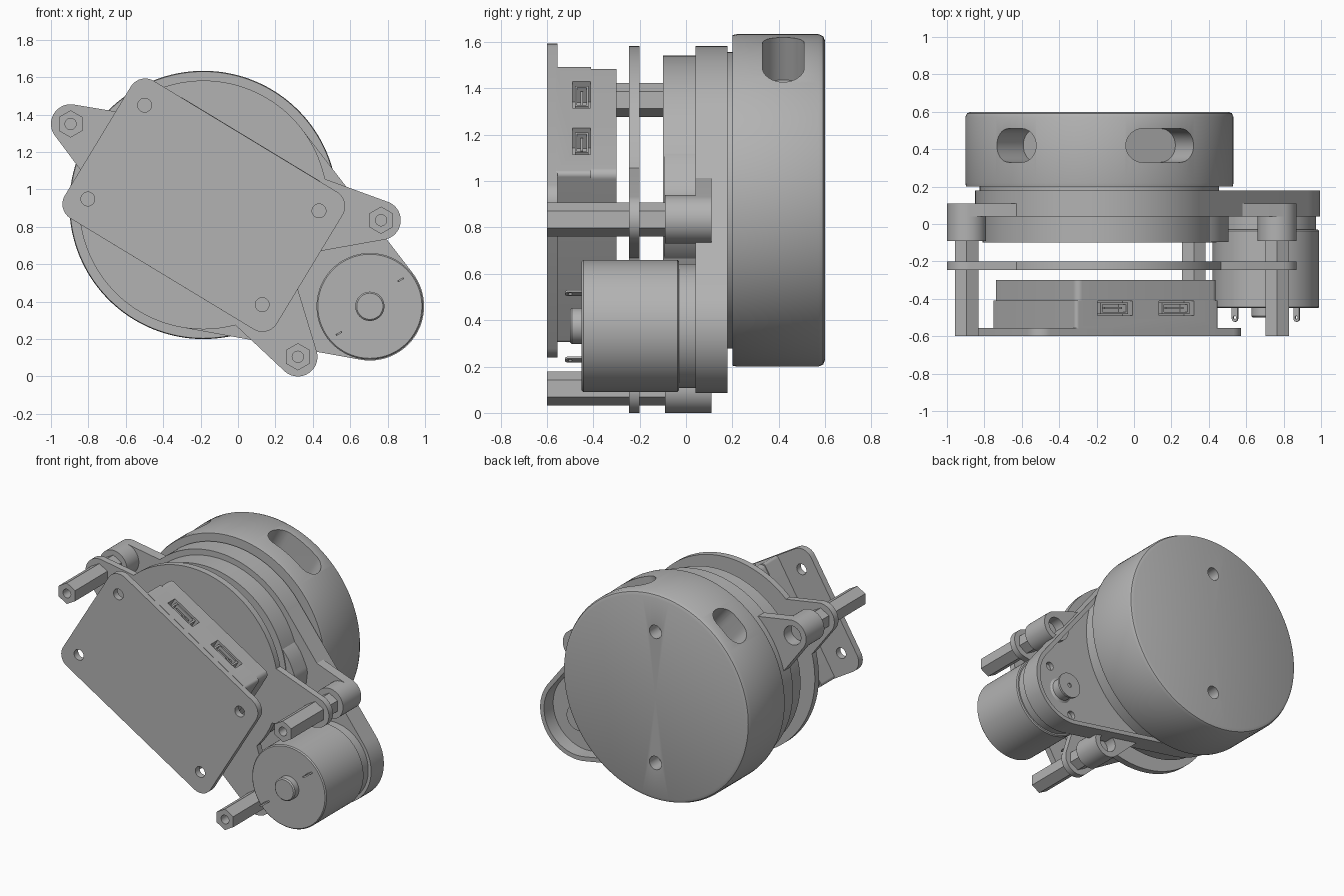
import bpy, bmesh, math
from math import sin, cos, pi
from mathutils import Vector, Matrix
from mathutils.geometry import convex_hull_2d

if "Cube" in bpy.data.objects:
    bpy.data.objects.remove(bpy.data.objects["Cube"])

GREY = (0.45, 0.45, 0.45, 1)
mat = bpy.data.materials.new("plain grey")
mat.use_nodes = True
mat.diffuse_color = GREY
mat.node_tree.nodes["Principled BSDF"].inputs["Base Color"].default_value = GREY

HEAD = (-0.185, 0.917)
MOTOR = (0.705, 0.375)
POSTS = {"left": (0.765, 0.835), "right": (-0.895, 1.35), "lower": (0.32, 0.105)}
TILT = math.radians(-31.2)


def circle(c, r, n=64, start=0.0):
    return [(c[0] + r * cos(start + 2 * pi * i / n), c[1] + r * sin(start + 2 * pi * i / n))
            for i in range(n)]


def hull(*outlines):
    pts = [p for o in outlines for p in o]
    return [pts[i] for i in convex_hull_2d([Vector(p) for p in pts])]


def tilted(u, v):
    """Board coordinates to (x, z)."""
    return (HEAD[0] + u * cos(TILT) - v * sin(TILT), HEAD[1] + u * sin(TILT) + v * cos(TILT))


def rounded_rect(u0, u1, v0, v1, r):
    return hull(*[circle(tilted(u, v), r, 32) for u in (u0 + r, u1 - r) for v in (v0 + r, v1 - r)])


def finish(name, bm):
    bmesh.ops.recalc_face_normals(bm, faces=bm.faces)
    me = bpy.data.meshes.new(name)
    bm.to_mesh(me)
    bm.free()
    ob = bpy.data.objects.new(name, me)
    bpy.context.collection.objects.link(ob)
    me.materials.append(mat)
    return ob


def prism(name, outline, y0, y1):
    """Extrude an (x, z) outline along y."""
    bm = bmesh.new()
    f = bm.faces.new([bm.verts.new((x, y0, z)) for x, z in outline])
    ext = bmesh.ops.extrude_face_region(bm, geom=[f])
    bmesh.ops.translate(bm, vec=(0, y1 - y0, 0),
                        verts=[g for g in ext["geom"] if isinstance(g, bmesh.types.BMVert)])
    return finish(name, bm)


def rod(name, c, r, y0, y1, n=64, start=0.0):
    return prism(name, circle(c, r, n, start), y0, y1)


def lathe(name, c, profile, n=128):
    """Spin a closed (radius, y) profile about the y axis through c."""
    bm = bmesh.new()
    rings = [[bm.verts.new((c[0] + r * cos(2 * pi * i / n), y, c[1] + r * sin(2 * pi * i / n)))
              for i in range(n)] if r > 0 else [bm.verts.new((c[0], y, c[1]))] * n
             for r, y in profile]
    for a, b in zip(rings, rings[1:] + rings[:1]):
        for i in range(n):
            quad = list(dict.fromkeys((a[i], a[(i + 1) % n], b[(i + 1) % n], b[i])))
            if len(quad) > 2:
                bm.faces.new(quad)
    return finish(name, bm)


def combine(ob, tools, op="DIFFERENCE"):
    """Apply booleans and remove the tools."""
    bpy.context.view_layer.objects.active = ob
    for t in tools:
        m = ob.modifiers.new("bool", "BOOLEAN")
        m.operation, m.object, m.solver = op, t, "EXACT"
        bpy.ops.object.modifier_apply(modifier=m.name)
        bpy.data.objects.remove(t)
    return ob


def ear(name, c, y0, y1):
    """Tapered arm from the ring out to a post."""
    d = Vector(c) - Vector(HEAD)
    root = Vector(HEAD) + d.normalized() * 0.55
    return prism(name, hull(circle(c, 0.105), circle(root, 0.21)), y0, y1)


# Rotating head: hollow shell with rounded back edge
head = lathe("rotating_head", HEAD, [
    (0, 0.20), (0.713, 0.20), (0.717, 0.22), (0.717, 0.572), (0.708, 0.592), (0.688, 0.60),
    (0, 0.60), (0, 0.555), (0.655, 0.555), (0.655, 0.25), (0, 0.25)])
cuts = [rod("screw_cutter", (HEAD[0], HEAD[1] + s * 0.455), 0.046, 0.5, 0.7, 32) for s in (1, -1)]
# Optical windows cut through the side wall
for deg, half in ((28, 0.115), (-39, 0.045)):
    slot = prism("window_cutter", hull(circle((half, 0), 0.09, 32), circle((-half, 0), 0.09, 32)), 0, 0.4)
    a = math.radians(deg)
    out, side = Vector((sin(a), 0, cos(a))), Vector((cos(a), 0, -sin(a)))
    rot = Matrix((side, out, (0, 1, 0))).transposed().to_4x4()
    start = Vector((HEAD[0], 0.42, HEAD[1])) + out * 0.48
    slot.data.transform(Matrix.Translation(start) @ rot)
    bm = bmesh.new()
    bm.from_mesh(slot.data)
    bmesh.ops.recalc_face_normals(bm, faces=bm.faces)
    bm.to_mesh(slot.data)
    bm.free()
    cuts.append(slot)
combine(head, cuts)

# Stationary base ring
lathe("base_ring", HEAD, [(0, -0.10), (0.625, -0.10), (0.625, 0.04), (0.665, 0.04),
                          (0.665, 0.18), (0.64, 0.18), (0.64, 0.21), (0, 0.21)])
prism("ring_bulge", hull(circle((0.40, 0.93), 0.105), circle((0.2, 0.9), 0.3)), -0.095, 0.05)

# Drive housing: hull of ring and motor lobe, hollowed from the back
lobe = prism("drive_housing", hull(circle(HEAD, 0.665, 128), circle(MOTOR, 0.29)), 0.04, 0.18)
combine(lobe, [prism("pocket_cutter", hull(circle(HEAD, 0.635, 128), circle(MOTOR, 0.26)), 0.08, 0.3)])
screws = [(MOTOR[0] + 0.18 * cos(a), MOTOR[1] + 0.18 * sin(a)) for a in (TILT + pi / 2, TILT - pi / 2)]
combine(lobe, [rod("hole_cutter", s, 0.03, 0.05, 0.2, 24) for s in screws])
lathe("drive_pulley", MOTOR, [(0, 0.06), (0.09, 0.06), (0.09, 0.08), (0.075, 0.09), (0.075, 0.15),
                              (0.09, 0.16), (0.09, 0.175), (0.015, 0.175), (0.015, 0.165), (0, 0.165)], 48)

# Mounting plate with three ears and a motor cut-out
plate = rod("mounting_plate", HEAD, 0.665, -0.245, -0.20, 128)
combine(plate, [ear("ear_tool", c, -0.245, -0.20) for c in POSTS.values()], "UNION")
combine(plate, [rod("motor_cutter", MOTOR, 0.31, -0.4, 0)])

# Posts: housing arm, round boss and hexagonal standoff
for side, c in POSTS.items():
    arm = combine(ear(side + "_arm", c, 0.04, 0.11), [
        rod("bore_cutter", c, 0.09, 0, 0.2),
        prism("arm_cutter", hull(circle(HEAD, 0.64, 128), circle(MOTOR, 0.265)), 0, 0.2)])
    lathe(side + "_boss", c, [(0, -0.09), (0.105, -0.09), (0.105, 0.11), (0.065, 0.11),
                              (0.065, 0.03), (0, 0.03)], 64)
    hexa = rod(side + "_standoff", c, 0.073, -0.60, -0.08, 6, pi / 2)
    combine(hexa, [rod("thread_cutter", c, 0.03, -0.7, -0.48, 24)])

# Motor with shaft cap and terminals
lathe("motor_body", MOTOR, [(0, -0.45), (0.278, -0.45), (0.285, -0.443), (0.285, -0.037),
                            (0.278, -0.03), (0.268, -0.03), (0.268, 0.05), (0, 0.05)], 96)
lathe("motor_shaft_cap", MOTOR, [(0, -0.50), (0.07, -0.50), (0.078, -0.492), (0.078, -0.44), (0, -0.44)], 48)
for side, (x, z) in {"left": (0.87, 0.517), "right": (0.54, 0.23)}.items():
    tab = hull(circle((0, 0.01), 0.018, 16), [(-0.018, 0.08), (0.018, 0.08)])
    tag = prism(side + "_terminal", tab, -0.005, 0.005)
    combine(tag, [rod("eye_cutter", (0, 0.015), 0.009, -0.1, 0.1, 12)])
    tag.data.transform(Matrix.Translation((x, -0.515, z)) @ Matrix.Rotation(math.radians(-30), 4, "Y")
                       @ Matrix.Rotation(pi / 2, 4, "X") @ Matrix.Scale(-1, 4, (0, 0, 1))
                       @ Matrix.Scale(-1, 4, (0, 1, 0)))

# Circuit board with four corner holes
board = prism("circuit_board", rounded_rect(-0.66, 0.665, -0.43, 0.43, 0.09), -0.60, -0.555)
combine(board, [rod("hole_cutter", tilted(u, v), 0.037, -0.7, -0.5, 32)
                for u in (-0.545, 0.545) for v in (-0.293, 0.293)])

# Electronics case with two cable ports in its upper side
case = prism("electronics_case", rounded_rect(-0.41, 0.485, -0.43, 0.432, 0.02), -0.60 + 0.04, -0.41)
lid = prism("case_lid", rounded_rect(-0.405, 0.48, -0.425, 0.432, 0.035), -0.411, -0.30)


def block(name, u, du, v0, v1, y0, y1):
    return prism(name, [tilted(u + s * du, v) for s, v in ((-1, v0), (1, v0), (1, v1), (-1, v1))], y0, y1)


for side, u in (("right", -0.165), ("left", 0.22)):
    combine(case, [block("port_cutter", u, 0.11, 0.33, 0.5, -0.49, -0.40)])
    shell = block(side + "_cable_port", u, 0.085, 0.32, 0.425, -0.48, -0.42)
    combine(shell, [block("mouth_cutter", u, 0.073, 0.35, 0.5, -0.47, -0.43)])
    block(side + "_port_tongue", u, 0.055, 0.33, 0.415, -0.455, -0.445)

# Smooth round sides, keep edges sharp
for ob in bpy.context.scene.objects:
    if ob.type == "MESH":
        bpy.ops.object.select_all(action="DESELECT")
        ob.select_set(True)
        bpy.context.view_layer.objects.active = ob
        bpy.ops.object.shade_smooth_by_angle(angle=math.radians(30))
